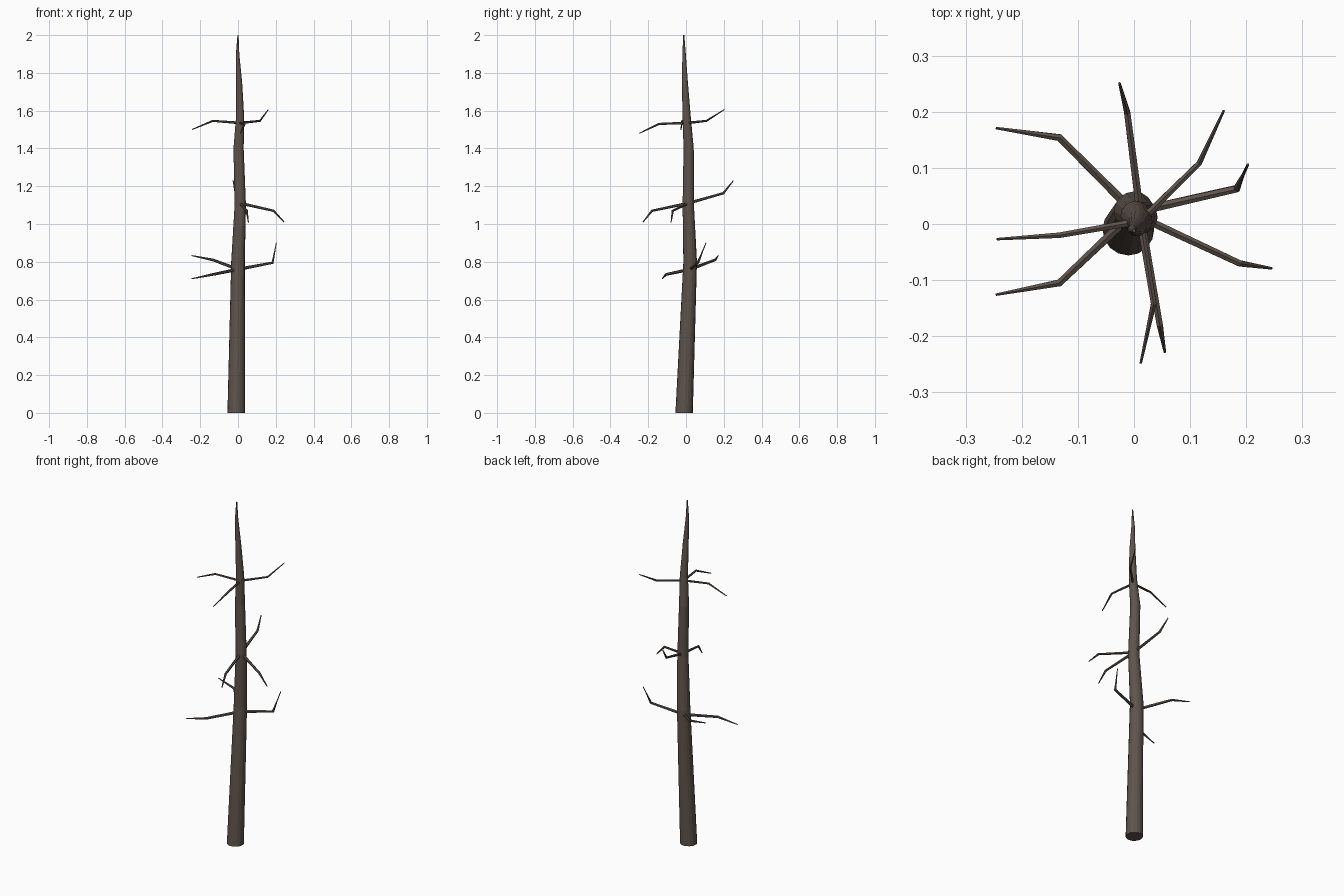
import bpy, bmesh, math
from mathutils import Vector

if "Cube" in bpy.data.objects:
    bpy.data.objects.remove(bpy.data.objects["Cube"])

bark = bpy.data.materials.new("dark_bark")
bark.diffuse_color = (0.115, 0.088, 0.073, 1)
bark.use_nodes = True
bark.node_tree.nodes["Principled BSDF"].inputs["Base Color"].default_value = bark.diffuse_color


def tube(name, path, radii, sides):
    """Tapered tube with one ring of vertices at each path point."""
    pts = [Vector(p) for p in path]
    bm = bmesh.new()
    rings = []
    for i, (p, r) in enumerate(zip(pts, radii)):
        d_in = (p - pts[i - 1]).normalized() if i else Vector()
        d_out = (pts[i + 1] - p).normalized() if i < len(pts) - 1 else Vector()
        d = (d_in + d_out).normalized()
        if name == "trunk":
            d = Vector((0, 0, 1))
        ref = Vector((1, 0, 0)) if abs(d.z) > 0.9 else Vector((0, 0, 1))
        u = (ref - d * ref.dot(d)).normalized()
        v = d.cross(u)
        rings.append([bm.verts.new(p + r * (math.cos(a) * u + math.sin(a) * v))
                      for a in (2 * math.pi * k / sides for k in range(sides))])
    for a, b in zip(rings, rings[1:]):
        for k in range(sides):
            n = (k + 1) % sides
            bm.faces.new((a[k], a[n], b[n], b[k]))
    bm.faces.new(rings[0][::-1])
    bm.faces.new(rings[-1])
    bmesh.ops.recalc_face_normals(bm, faces=bm.faces)
    me = bpy.data.meshes.new(name)
    bm.to_mesh(me)
    bm.free()
    me.materials.append(bark)
    ob = bpy.data.objects.new(name, me)
    bpy.context.collection.objects.link(ob)
    return ob


# Slightly crooked trunk: x, y, z, radius
trunk = [(-0.010, -0.010, 0.00, 0.046), (0.000, 0.022, 0.80, 0.036),
         (0.012, 0.012, 1.10, 0.030), (0.003, 0.014, 1.40, 0.027),
         (0.011, 0.004, 1.56, 0.022), (0.006, -0.006, 1.75, 0.016),
         (-0.002, -0.010, 1.90, 0.009), (0.000, -0.012, 2.00, 0.003)]
tube("trunk", [t[:3] for t in trunk], [t[3] for t in trunk], 16)

# Branch tiers: root in the trunk, then (elbow, tip) of each branch
tiers = {
    "lower": ((0.000, 0.021, 0.76), [
        ((0.183, 0.063, 0.795), (0.203, 0.106, 0.90)),
        ((-0.133, 0.154, 0.81), (-0.246, 0.171, 0.833)),
        ((-0.133, -0.105, 0.733), (-0.246, -0.126, 0.71))]),
    "middle": ((0.012, 0.012, 1.11), [
        ((0.188, -0.070, 1.07), (0.245, -0.079, 1.01)),
        ((0.046, -0.180, 1.07), (0.055, -0.228, 1.01)),
        ((-0.012, 0.198, 1.163), (-0.026, 0.251, 1.23))]),
    "upper": ((0.011, 0.005, 1.535), [
        ((0.116, 0.108, 1.546), (0.160, 0.202, 1.605)),
        ((-0.133, -0.020, 1.546), (-0.244, -0.027, 1.50)),
        ((0.035, -0.142, 1.53), (0.012, -0.248, 1.48))]),
}
for tier, (root, branches) in tiers.items():
    base = {"lower": 0.009, "middle": 0.008, "upper": 0.007}[tier]
    for i, (elbow, tip) in enumerate(branches):
        tube(f"{tier}_branch_{i + 1}", [root, elbow, tip],
             [base, base * 0.8, 0.0025], 6)
